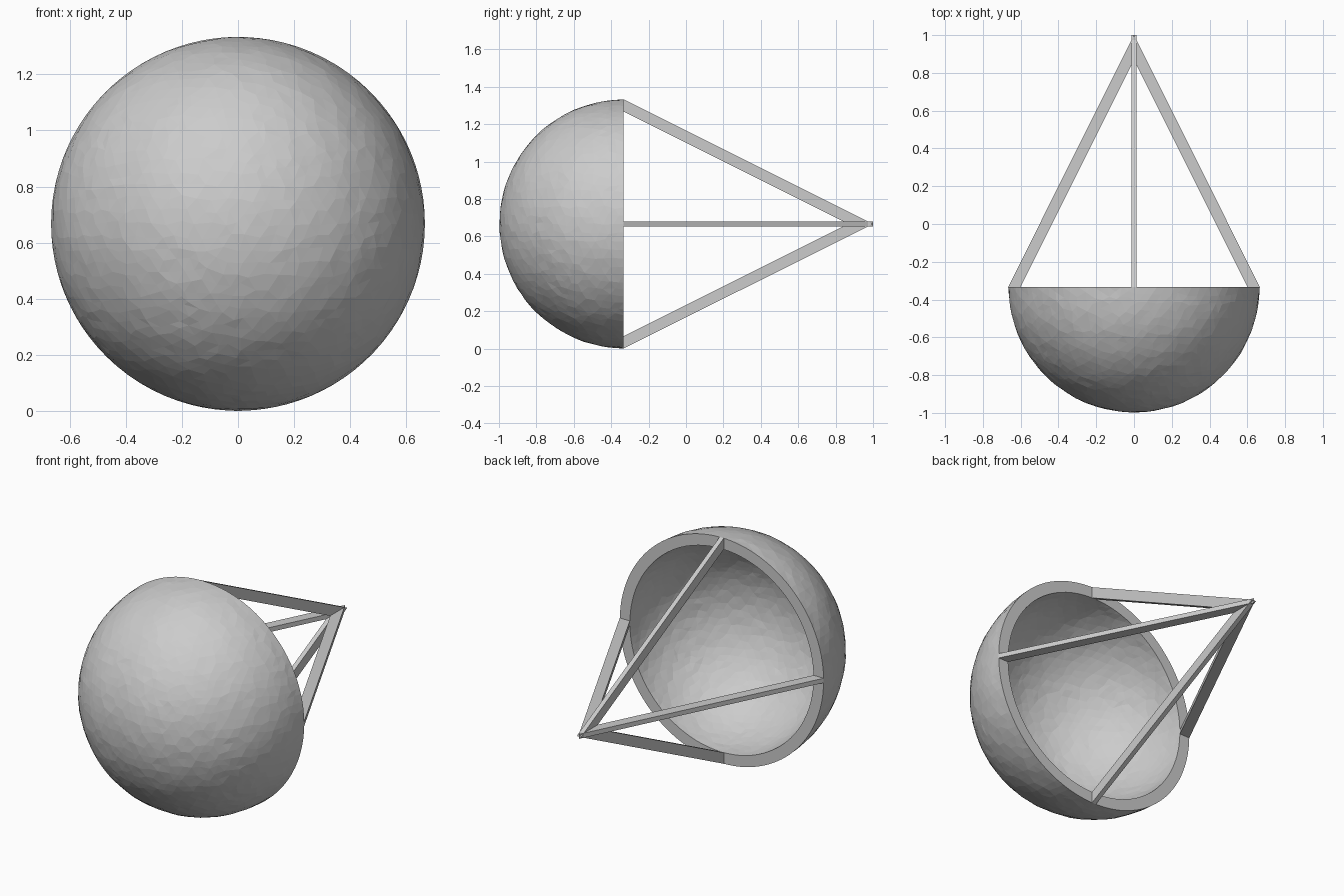
import bpy, bmesh, math, random
from mathutils import Matrix, Vector

if "Cube" in bpy.data.objects:
    bpy.data.objects.remove(bpy.data.objects["Cube"])

random.seed(4)
R, R_IN = 0.666, 0.60            # outer and inner bowl radius
RIM_Y, MID_Z = -0.333, 0.667     # rim plane and centre height
APEX_Y, THICK = 1.0, 0.027       # strut tip and strut thickness


def finish(bm, name):
    bmesh.ops.recalc_face_normals(bm, faces=bm.faces[:])
    mesh = bpy.data.meshes.new(name)
    bm.to_mesh(mesh)
    bm.free()
    obj = bpy.data.objects.new(name, mesh)
    bpy.context.collection.objects.link(obj)
    return obj


def bowl():
    bm = bmesh.new()
    bmesh.ops.create_icosphere(bm, subdivisions=5, radius=R)
    bmesh.ops.bisect_plane(bm, geom=bm.verts[:] + bm.edges[:] + bm.faces[:], dist=0.008,
                           plane_co=(0, 0, 0), plane_no=(0, 1, 0))
    # Keep only the front half
    bmesh.ops.delete(bm, geom=[f for f in bm.faces if max(v.co.y for v in f.verts) > 0.009
                               or min(v.co.y for v in f.verts) > -0.009], context='FACES')
    bmesh.ops.triangulate(bm, faces=bm.faces[:])
    # Slightly uneven facets, with a clean flat rim
    for v in bm.verts:
        if v.co.y > -0.009:
            v.co.y = 0
            v.co = v.co.normalized() * R
        else:
            if v.co.y < -0.04:
                v.co += Vector([random.uniform(-0.011, 0.011) for _ in range(3)])
            v.co = v.co.normalized() * (R - random.uniform(0, 0.003))
    # Inner skin and flat rim ring
    faces = bm.faces[:]
    rim = [e for e in bm.edges if e.is_boundary]
    inner = {v: bm.verts.new(v.co * (R_IN / R)) for v in bm.verts[:]}
    for f in faces:
        bm.faces.new([inner[v] for v in reversed(f.verts)])
    for e in rim:
        a, b = e.verts
        bm.faces.new((a, b, inner[b], inner[a]))
    obj = finish(bm, "bowl")
    obj.location = (0, RIM_Y, MID_Z)


def strut(index):
    # Mitred bar from the rim to the shared tip
    slope = (APEX_Y - RIM_Y) / R
    profile = [(R, RIM_Y), (0, APEX_Y), (0, RIM_Y + R_IN * slope), (R_IN, RIM_Y)]
    bm = bmesh.new()
    low, high = [[bm.verts.new((x, y, z)) for x, y in profile] for z in (-THICK / 2, THICK / 2)]
    bm.faces.new(low)
    bm.faces.new(high)
    for i in range(4):
        j = (i + 1) % 4
        bm.faces.new((low[i], low[j], high[j], high[i]))
    bm.transform(Matrix.Translation((0, 0, MID_Z)) @ Matrix.Rotation(index * math.pi / 2, 4, 'Y'))
    finish(bm, f"strut_{index + 1}")


bowl()
for i in range(4):
    strut(i)
